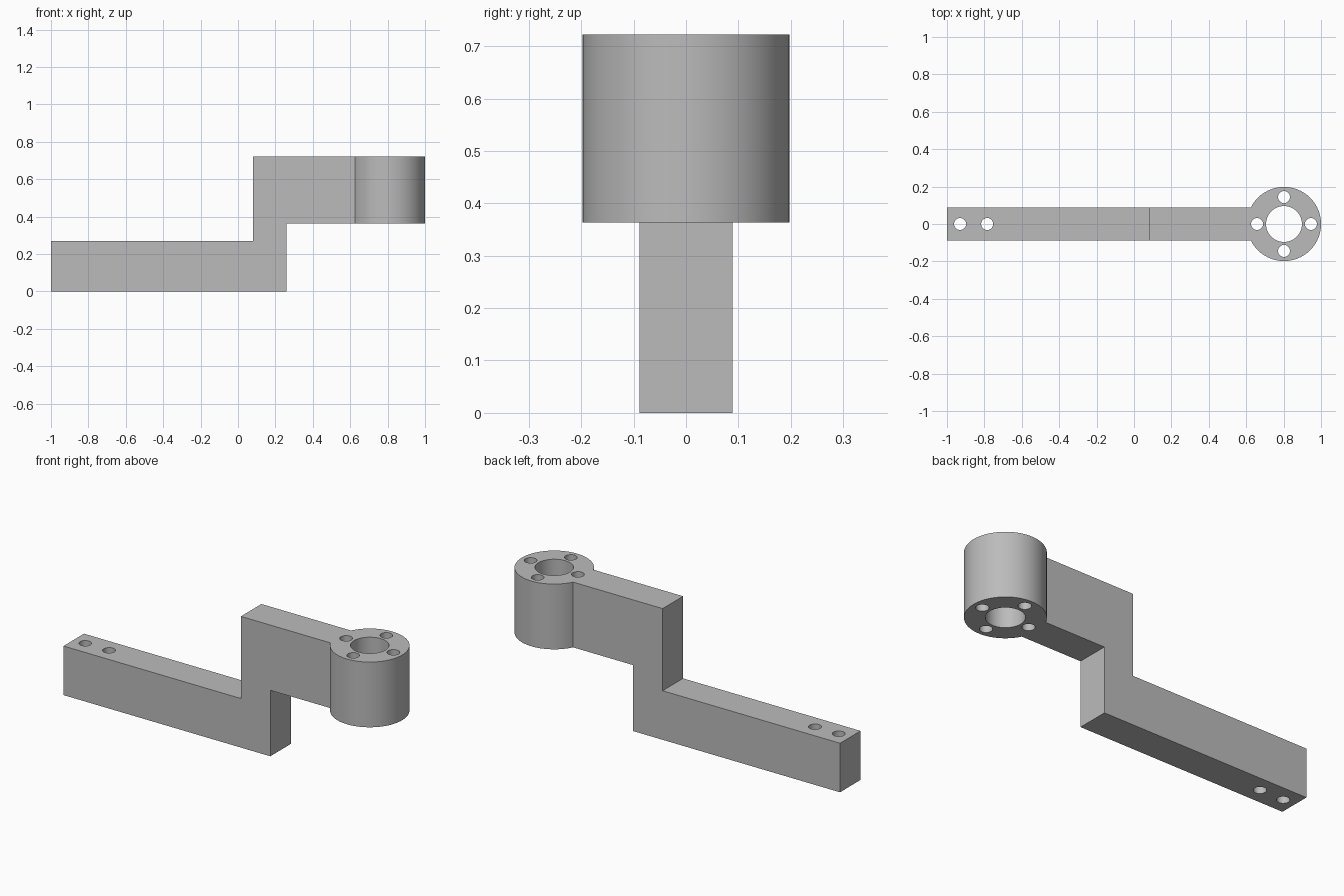
import bpy, bmesh, math

cube = bpy.data.objects.get("Cube")
if cube:
    bpy.data.objects.remove(cube, do_unlink=True)

HALF_W = 0.089
BAR_TOP, ARM_BOTTOM, TOP = 0.27, 0.363, 0.722
HUB_X, HUB_R = 0.802, 0.198
BOLT_R, BOLT_OFFSET = 0.032, 0.144

metal = bpy.data.materials.new("plain grey")
metal.use_nodes = True
grey = (0.5, 0.5, 0.5, 1)
metal.diffuse_color = grey
metal.node_tree.nodes["Principled BSDF"].inputs["Base Color"].default_value = grey


def cylinder(name, x, y, radius, z0, z1, sides=64):
    bpy.ops.mesh.primitive_cylinder_add(vertices=sides, radius=radius, depth=z1 - z0,
                                        location=(x, y, (z0 + z1) / 2))
    obj = bpy.context.object
    obj.name = name
    obj.data.materials.append(metal)
    return obj


def combine(target, tool, operation):
    mod = target.modifiers.new(operation.lower(), 'BOOLEAN')
    mod.operation, mod.solver, mod.object = operation, 'EXACT', tool
    bpy.context.view_layer.objects.active = target
    bpy.ops.object.modifier_apply(modifier=mod.name)
    bpy.data.objects.remove(tool, do_unlink=True)


# Stepped arm: side profile extruded across its width
profile = [(-1, 0), (0.259, 0), (0.259, ARM_BOTTOM), (HUB_X, ARM_BOTTOM),
           (HUB_X, TOP), (0.08, TOP), (0.08, BAR_TOP), (-1, BAR_TOP)]
bm = bmesh.new()
face = bm.faces.new([bm.verts.new((x, -HALF_W, z)) for x, z in profile])
side = bmesh.ops.extrude_face_region(bm, geom=[face])
bmesh.ops.translate(bm, vec=(0, 2 * HALF_W, 0),
                    verts=[g for g in side["geom"] if isinstance(g, bmesh.types.BMVert)])
bmesh.ops.recalc_face_normals(bm, faces=bm.faces)
mesh = bpy.data.meshes.new("stepped_arm")
bm.to_mesh(mesh)
bm.free()
mesh.materials.append(metal)
arm = bpy.data.objects.new("stepped_arm", mesh)
bpy.context.collection.objects.link(arm)

# Round hub at the raised end
combine(arm, cylinder("hub", HUB_X, 0, HUB_R, ARM_BOTTOM, TOP, 96), 'UNION')

# Centre bore, four hub bolt holes and two bar bolt holes, all right through
holes = [(HUB_X, 0, 0.096)]
for i in range(4):
    a = i * math.pi / 2
    holes.append((HUB_X + BOLT_OFFSET * math.cos(a), BOLT_OFFSET * math.sin(a), BOLT_R))
holes += [(x, 0, BOLT_R) for x in (-0.93, -0.785)]
for x, y, r in holes:
    combine(arm, cylinder("hole_cutter", x, y, r, -0.1, TOP + 0.1, 48), 'DIFFERENCE')

# Smooth round walls, crisp edges
bpy.ops.object.select_all(action='DESELECT')
arm.select_set(True)
bpy.context.view_layer.objects.active = arm
bpy.ops.object.shade_smooth_by_angle(angle=math.radians(30))
